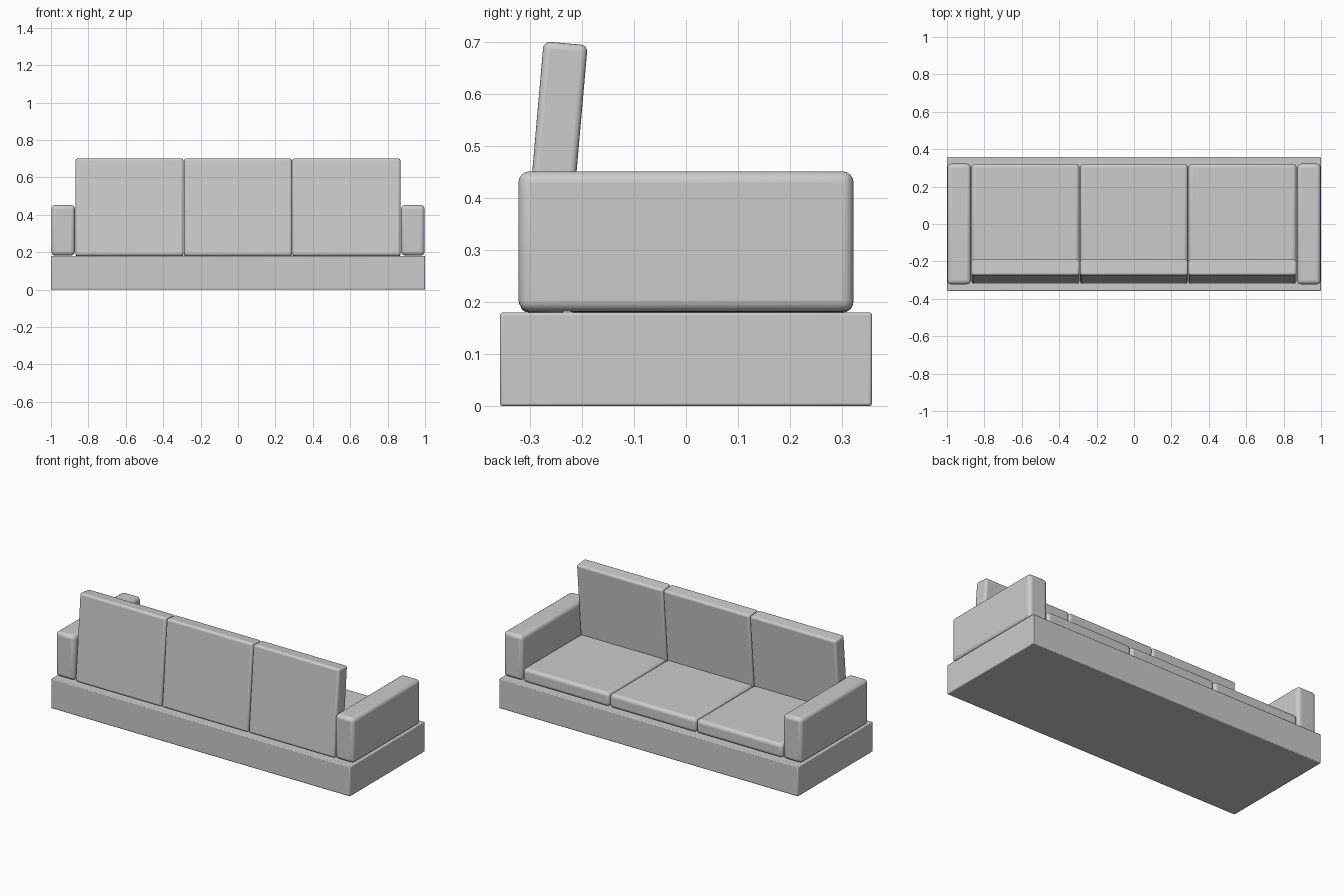
import bpy
from math import radians, sin, cos

if "Cube" in bpy.data.objects:
    bpy.data.objects.remove(bpy.data.objects["Cube"])


def block(name, center, size, bevel, segments=4, tilt=0.0):
    """Rounded box, optionally leaning about the x axis."""
    bpy.ops.mesh.primitive_cube_add(size=1, location=center)
    ob = bpy.context.object
    ob.name = name
    ob.scale = size
    bpy.ops.object.transform_apply(location=False, rotation=False, scale=True)
    ob.rotation_euler.x = tilt
    mod = ob.modifiers.new("rounding", 'BEVEL')
    mod.width = bevel
    mod.segments = segments
    bpy.ops.object.shade_smooth_by_angle(angle=radians(35))
    return ob


# Plinth
block("base", (0, 0, 0.09), (2.0, 0.716, 0.18), 0.005, 2)

# Armrests
for side, label in ((-1, "left"), (1, "right")):
    block(label + "_arm", (side * 0.935, 0, 0.317), (0.126, 0.645, 0.27), 0.022)

# Seat and back cushions
lean = radians(-5)
back_h, back_t = 0.522, 0.085
# centre found from the rear top corner of the leaning cushion
top_y, top_z = -0.274, 0.702
cy = top_y + back_t / 2 * cos(lean) + back_h / 2 * sin(lean)
cz = top_z + back_t / 2 * sin(lean) - back_h / 2 * cos(lean)
for i, label in enumerate(("left", "middle", "right")):
    x = (i - 1) * 0.58
    block(label + "_seat", (x, 0.0435, 0.222), (0.577, 0.557, 0.084), 0.02)
    block(label + "_back", (x, cy, cz), (0.577, back_t, back_h), 0.013, tilt=lean)
